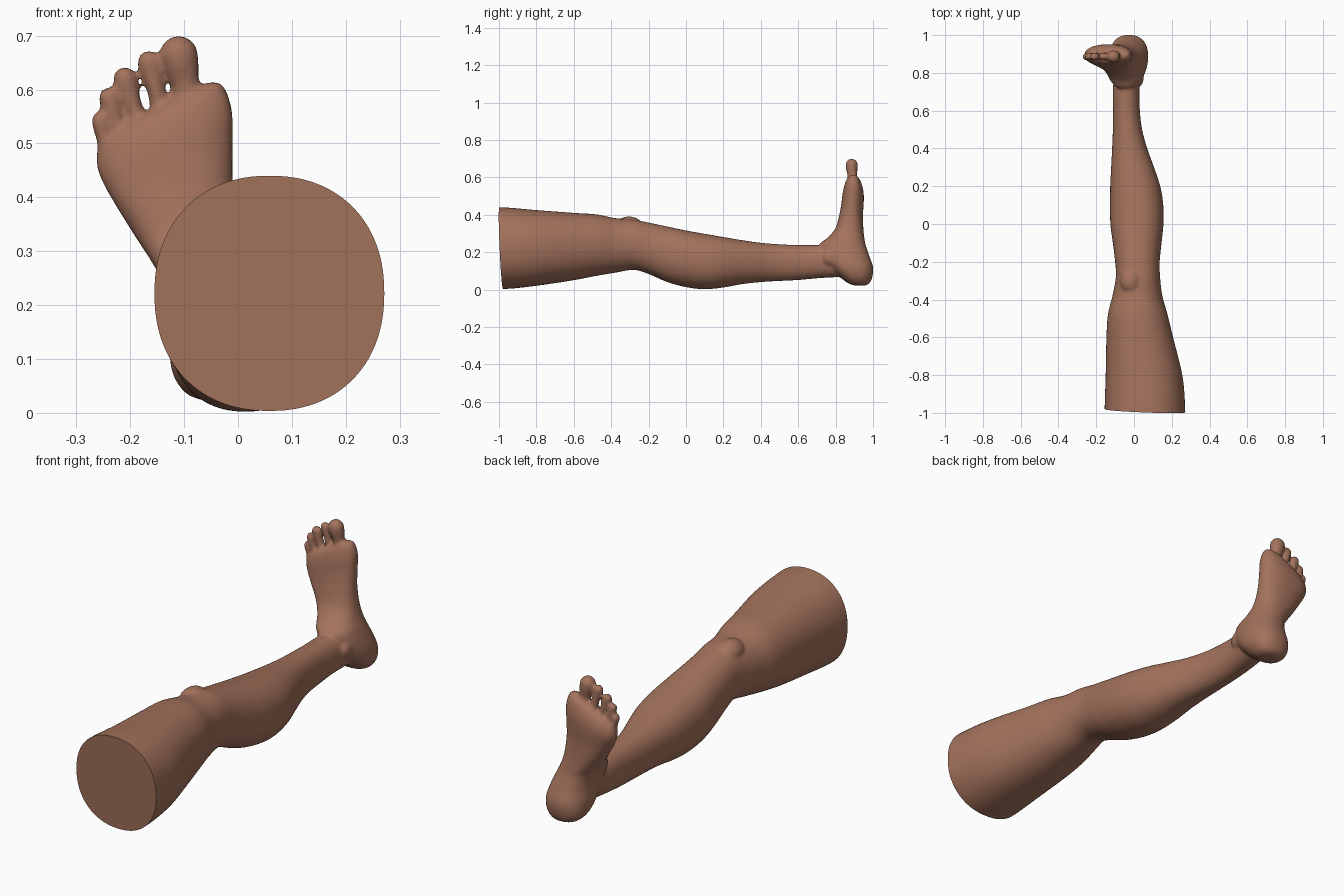
import bpy, bmesh, math
from mathutils import Vector, Matrix

if "Cube" in bpy.data.objects:
    bpy.data.objects.remove(bpy.data.objects["Cube"])

skin = bpy.data.materials.new("brown skin")
skin.diffuse_color = (0.37, 0.17, 0.108, 1)
skin.use_nodes = True
skin.node_tree.nodes["Principled BSDF"].inputs["Base Color"].default_value = skin.diffuse_color
bm = bmesh.new()


def spline(rows, steps=6):
    """Catmull-Rom resampling of section rows."""
    out = []
    for i in range(len(rows) - 1):
        p = [rows[max(0, min(len(rows) - 1, i + k))] for k in (-1, 0, 1, 2)]
        for s in range(steps):
            t = s / steps
            out.append([0.5 * (2 * b + (c - a) * t + (2 * a - 5 * b + 4 * c - d) * t * t
                               + (3 * b - a - 3 * c + d) * t ** 3) for a, b, c, d in zip(*p)])
    return out + [list(rows[-1])]


def loft(rows, place, power, n=56):
    """Skin rounded sections (t, a_min, a_max, b_min, b_max, tilt)."""
    rings = []
    for t, a0, a1, b0, b1, tilt in spline(rows):
        ring = []
        for i in range(n):
            c, s = math.cos(2 * math.pi * i / n), math.sin(2 * math.pi * i / n)
            e = 2 / power
            u, v = math.copysign(abs(c) ** e, c), math.copysign(abs(s) ** e, s)
            a = (a0 + a1) / 2 + u * (a1 - a0) / 2
            b = (b0 + b1) / 2 + v * (b1 - b0) / 2
            ring.append(bm.verts.new(place(a, b, t + tilt * u * (a1 - a0) / 2)))
        rings.append(ring)
    for r, q in zip(rings, rings[1:]):
        for i in range(n):
            bm.faces.new((r[i], r[(i + 1) % n], q[(i + 1) % n], q[i]))
    bm.faces.new(rings[0])
    bm.faces.new(rings[-1])


def ball(pos, size):
    bmesh.ops.create_uvsphere(bm, u_segments=20, v_segments=12, radius=1,
                              matrix=Matrix.LocRotScale(Vector(pos), None, Vector(size)))


# thigh, knee, calf and shin: y, x range, z range
leg = [(-1.06, -.155, .272, .006, .442), (-.95, -.155, .27, .004, .438), (-.8, -.15, .256, .02, .425),
       (-.6, -.146, .207, .05, .41), (-.48, -.138, .178, .073, .402), (-.38, -.114, .15, .09, .382),
       (-.28, -.096, .138, .105, .374), (-.2, -.1, .136, .083, .358), (-.1, -.112, .146, .04, .337),
       (0, -.125, .156, .013, .316), (.1, -.127, .155, .002, .298), (.2, -.126, .139, .011, .281),
       (.3, -.121, .106, .029, .264), (.4, -.116, .07, .04, .25), (.5, -.112, .043, .046, .242),
       (.6, -.111, .031, .051, .238), (.7, -.112, .029, .06, .238), (.8, -.105, .035, .066, .24),
       (.88, -.1, .04, .07, .22)]
loft([r + (0,) for r in leg], lambda a, b, t: (a, t, b), 2.2)

# heel, instep and ball of the foot: z, x range, y range, slant
foot = [(.022, -.06, .01, .90, .96, 0), (.035, -.095, .04, .865, .982, 0), (.07, -.12, .066, .82, .997, 0),
        (.12, -.128, .075, .77, 1.0, 0), (.18, -.128, .063, .73, .98, 0), (.24, -.14, .04, .715, .96, 0),
        (.28, -.16, .02, .76, .953, 0), (.33, -.19, .002, .8, .948, .04), (.4, -.228, -.009, .82, .946, .12),
        (.46, -.252, -.01, .831, .95, .25), (.51, -.262, -.011, .838, .95, .4),
        (.55, -.26, -.028, .85, .938, .5), (.567, -.243, -.055, .868, .92, .5)]
loft(foot, lambda a, b, t: (a, b, t), 2.3)

# toes: root x, z, tip x, z, radius
for x0, z0, x1, z1, r in ((-.085, .55, -.11, .664, .036), (-.137, .54, -.165, .65, .0225),
                          (-.178, .515, -.21, .62, .0225), (-.213, .49, -.239, .584, .0205),
                          (-.242, .47, -.254, .542, .019)):
    for i in range(13):
        f = i / 12
        w = r * (.88 + .12 * math.cos(2 * math.pi * (f - 1)))
        ball((x0 + (x1 - x0) * f, .892 - .006 * f, z0 + (z1 - z0) * f), (w, max(w * .92, .02), w))

# kneecap and ankle bones
ball((-.015, -.305, .335), (.06, .075, .056))
ball((-.085, .785, .155), (.036, .05, .045))
ball((.02, .775, .17), (.032, .05, .045))

bmesh.ops.recalc_face_normals(bm, faces=bm.faces)
mesh = bpy.data.meshes.new("leg")
bm.to_mesh(mesh)
bm.free()
obj = bpy.data.objects.new("leg", mesh)
bpy.context.collection.objects.link(obj)
bpy.context.view_layer.objects.active = obj
obj.select_set(True)

# fuse everything into one soft skin
fuse = obj.modifiers.new("fuse", 'REMESH')
fuse.mode = 'VOXEL'
fuse.voxel_size = 0.0065
soft = obj.modifiers.new("soften", 'SMOOTH')
soft.factor = 0.5
soft.iterations = 7
for name in ("fuse", "soften"):
    bpy.ops.object.modifier_apply(modifier=name)

# clean cut across the thigh
bm = bmesh.new()
bm.from_mesh(obj.data)
bmesh.ops.bisect_plane(bm, geom=bm.verts[:] + bm.edges[:] + bm.faces[:], plane_co=(.06, -.988, .22),
                       plane_no=(.04, 1, .045), clear_inner=True)
bmesh.ops.holes_fill(bm, edges=[e for e in bm.edges if e.is_boundary], sides=0)
bmesh.ops.recalc_face_normals(bm, faces=bm.faces)
bm.to_mesh(obj.data)
bm.free()

obj.data.materials.clear()
obj.data.materials.append(skin)
bpy.ops.object.shade_smooth_by_angle(angle=math.radians(50))
